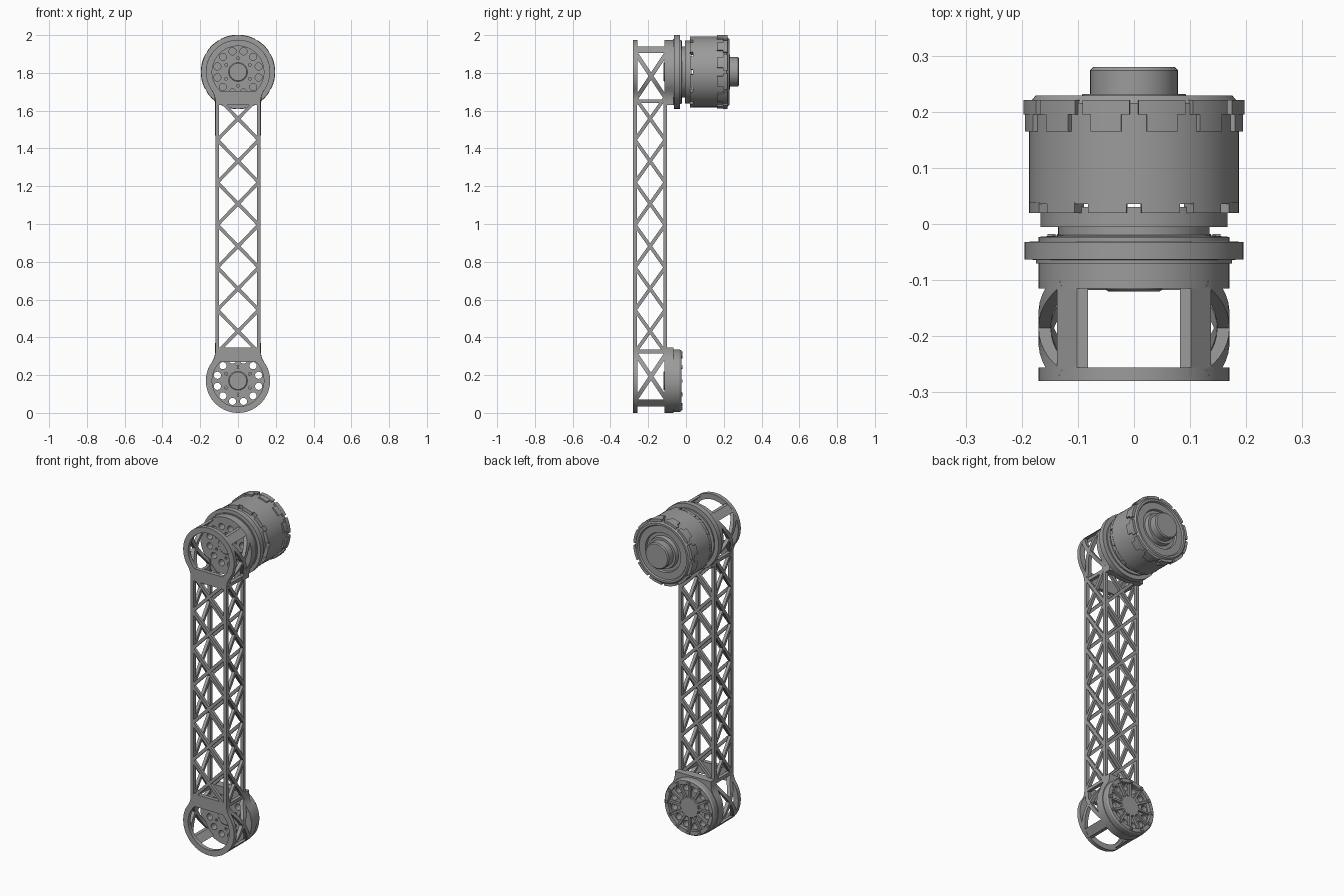
import bpy, bmesh, math
from mathutils import Vector

if "Cube" in bpy.data.objects:
    bpy.data.objects.remove(bpy.data.objects["Cube"])

grey = bpy.data.materials.new("machined_grey")
grey.use_nodes = True
GREY = (0.33, 0.33, 0.33, 1)
grey.diffuse_color = GREY
grey.node_tree.nodes["Principled BSDF"].inputs["Base Color"].default_value = GREY

LOW, HIGH = 0.17, 1.805        # joint centre heights
R, HALF = 0.17, 0.12           # end radius, truss half width
FRONT, BACK = -0.28, -0.10     # truss faces in y
TAU = math.tau


def finish(name, bm):
    bmesh.ops.recalc_face_normals(bm, faces=bm.faces)
    mesh = bpy.data.meshes.new(name)
    bm.to_mesh(mesh)
    bm.free()
    mesh.materials.append(grey)
    ob = bpy.data.objects.new(name, mesh)
    bpy.context.collection.objects.link(ob)
    bpy.ops.object.select_all(action='DESELECT')
    ob.select_set(True)
    bpy.context.view_layer.objects.active = ob
    bpy.ops.object.shade_smooth_by_angle(angle=math.radians(30))
    return ob


def strip(bm, place, a, b, half, depth, steps=1):
    """Bar from a to b on a surface; place(u, v, d) maps it into space."""
    a, b = Vector(a), Vector(b)
    n = (b - a).orthogonal().normalized() * half
    rings = []
    for i in range(steps + 1):
        p = a.lerp(b, i / steps)
        section = [(p + n, 0), (p - n, 0), (p - n, depth), (p + n, depth)]
        rings.append([bm.verts.new(place(q.x, q.y, d)) for q, d in section])
    for r0, r1 in zip(rings, rings[1:]):
        for k in range(4):
            m = (k + 1) % 4
            bm.faces.new((r0[k], r0[m], r1[m], r1[k]))
    bm.faces.new(rings[0])
    bm.faces.new(rings[-1])


def lathe(name, profile, cz, closed=False, steps=64):
    bm = bmesh.new()
    vs = [bm.verts.new((r, y, cz)) for r, y in profile]
    for a, b in zip(vs, vs[1:] + (vs[:1] if closed else [])):
        if a is not b:
            bm.edges.new((a, b))
    bmesh.ops.spin(bm, geom=bm.verts[:] + bm.edges[:], cent=(0, 0, cz),
                   axis=(0, 1, 0), angle=TAU, steps=steps)
    bmesh.ops.remove_doubles(bm, verts=bm.verts, dist=1e-4)
    return finish(name, bm)


def plate(name, loops, y0, y1):
    """Flat plate from an outline and hole loops in the x-z plane."""
    bm = bmesh.new()
    for loop in loops:
        vs = [bm.verts.new((x, y0, z)) for x, z in loop]
        for a, b in zip(vs, vs[1:] + vs[:1]):
            bm.edges.new((a, b))
    bmesh.ops.triangle_fill(bm, use_beauty=True, edges=bm.edges[:], normal=(0, -1, 0))
    ext = bmesh.ops.extrude_face_region(bm, geom=bm.faces[:], use_keep_orig=True)
    moved = [v for v in ext["geom"] if isinstance(v, bmesh.types.BMVert)]
    bmesh.ops.translate(bm, verts=moved, vec=(0, y1 - y0, 0))
    return finish(name, bm)


def circle(x, z, r, n=16):
    return [(x + r * math.cos(TAU * i / n), z + r * math.sin(TAU * i / n)) for i in range(n)]


def width(dz):
    """Half width at a distance dz from the joint towards the truss."""
    if dz < 0.085:
        return math.sqrt(max(R * R - dz * dz, 0))
    t = min((dz - 0.085) / 0.07, 1)
    return HALF + 0.027 * (1 - t) ** 2


def half_width(z):
    return width(LOW + 0.0 - LOW + z - LOW) if z < 1 else width(HIGH - z)


def outline(cz, s):
    side = [(R * math.cos(math.radians(t)), R * math.sin(math.radians(t))) for t in range(-84, 30, 6)]
    side += [(width(d), d) for d in (0.085, 0.1, 0.115, 0.13, 0.145, 0.155, 0.175)]
    pts = [(0, -R)] + side + [(-x, d) for x, d in reversed(side)]
    return [(x, cz + s * d) for x, d in pts]


def window(cz, s, r=0.137, chord=0.1):
    t0 = math.asin(chord / r)
    span = math.pi + 2 * t0
    return [(r * math.cos(t0 - span * i / 40), cz + s * r * math.sin(t0 - span * i / 40))
            for i in range(41)]


def holes(cz):
    out = []
    for i in range(12):
        a = TAU * (i + 0.5) / 12
        out.append(circle(0.113 * math.cos(a), cz + 0.113 * math.sin(a), 0.019))
    for i in range(6):
        a = TAU * i / 6 + math.pi / 2
        out.append(circle(0.073 * math.cos(a), cz + 0.073 * math.sin(a), 0.008, 10))
    return out


# Surfaces that bars are laid on
def front_face(u, v, d): return (u, FRONT + d, v)
def back_face(u, v, d): return (u, BACK - d, v)
def left_face(u, v, d): return (half_width(v) - d, u, v)
def right_face(u, v, d): return (-half_width(v) + d, u, v)


# Lattice truss: corner rails and crossed braces
Z0, PITCH, BAYS = 0.32, 0.225, 6
for name, face, u0, u1 in (("front", front_face, -0.11, 0.11), ("back", back_face, -0.11, 0.11),
                           ("left", left_face, -0.27, -0.11), ("right", right_face, -0.27, -0.11)):
    bm = bmesh.new()
    for i in range(BAYS):
        za, zb = Z0 + i * PITCH, Z0 + (i + 1) * PITCH
        strip(bm, face, (u0, za), (u1, zb), 0.009, 0.018)
        strip(bm, face, (u1, za), (u0, zb), 0.009, 0.018)
    finish(name + "_truss_braces", bm)

bm = bmesh.new()
for u in (-0.11, 0.11):
    for face in (front_face, back_face):
        strip(bm, face, (u, 0.28), (u, 1.7), 0.01, 0.02)
finish("corner_rails", bm)

# Curved side walls around each joint, with a cross brace
for end, cz, s in (("lower", LOW, 1), ("upper", HIGH, -1)):
    for side, face in (("left", left_face), ("right", right_face)):
        bm = bmesh.new()
        strip(bm, face, (-0.27, cz - s * 0.105), (-0.1, cz + s * 0.15), 0.011, 0.022, 14)
        strip(bm, face, (-0.1, cz - s * 0.105), (-0.27, cz + s * 0.15), 0.011, 0.022, 14)
        strip(bm, face, (-0.27, cz + s * 0.155), (-0.09, cz + s * 0.155), 0.01, 0.02)
        strip(bm, face, (-0.27, cz - s * 0.118), (-0.09, cz - s * 0.118), 0.018, 0.02)
        finish(f"{end}_{side}_wall", bm)

    # Open front ring, pierced mounting plate and its centre boss
    plate(end + "_front_ring", [outline(cz, s), window(cz, s)], FRONT, FRONT + 0.024)
    plate(end + "_mounting_plate", [outline(cz, s)] + holes(cz), -0.115, -0.065)
    lathe(end + "_plate_boss", [(0, -0.12), (0.046, -0.12), (0.05, -0.117), (0.05, -0.1), (0, -0.1)], cz)

# Lower bearing: rim, pierced web, hub, spokes, rim tabs
lathe("bearing_rim", [(0.166, -0.07), (0.166, -0.034), (0.16, -0.025), (0.137, -0.025),
                      (0.137, -0.07)], LOW, closed=True)
plate("bearing_web", [circle(0, LOW, 0.14, 64)] + holes(LOW), -0.067, -0.045)
lathe("bearing_hub", [(0, -0.06), (0.062, -0.06), (0.062, -0.034), (0.058, -0.03), (0, -0.03)], LOW)
spokes, tabs = bmesh.new(), bmesh.new()
for i in range(12):
    c, n = math.cos(TAU * i / 12), math.sin(TAU * i / 12)

    def radial(u, v, d, c=c, n=n):
        return (u * c - v * n, -0.03 - d, LOW + u * n + v * c)
    strip(spokes, radial, (0.055, 0), (0.14, 0), 0.006, 0.02)
    strip(tabs, lambda u, v, d: radial(u, v, d - 0.012), (0.14, 0), (0.154, 0), 0.008, 0.02)
finish("bearing_spokes", spokes)
finish("bearing_tabs", tabs)

# Motor: flange, neck, stator lip, then housing and shaft cap
lathe("motor_flange", [(0, -0.07), (0.175, -0.07), (0.175, -0.064), (0.195, -0.063), (0.195, -0.032),
                       (0.17, -0.031), (0.17, -0.023), (0.135, -0.02), (0.135, -0.005),
                       (0.167, -0.005), (0.167, 0.03), (0, 0.03)], HIGH)
lathe("motor_housing", [(0, 0.036), (0.187, 0.036), (0.187, 0.215), (0.175, 0.229), (0.163, 0.229),
                        (0.158, 0.22), (0.118, 0.22), (0.114, 0.208), (0.096, 0.208),
                        (0.092, 0.232), (0, 0.232)], HIGH)
lathe("shaft_cap", [(0, 0.225), (0.078, 0.225), (0.078, 0.274), (0.072, 0.28), (0, 0.28)], HIGH)


# Toothed bands wrapped around the housing
def wrapped(radius):
    def place(u, v, d):
        return ((radius - d) * math.cos(u), v, HIGH + (radius - d) * math.sin(u))
    return place


for name, radius, y, half, count, fill in (("housing_front_teeth", 0.188, 0.029, 0.009, 12, 0.72),
                                           ("housing_clips", 0.196, 0.18, 0.015, 12, 0.55),
                                           ("housing_rim_teeth", 0.197, 0.208, 0.013, 12, 0.85)):
    bm = bmesh.new()
    for i in range(count):
        a, da = TAU * (i + 0.5) / count, TAU / count * fill / 2
        strip(bm, wrapped(radius), (a - da, y), (a + da, y), half, 0.03, 5)
    finish(name, bm)
